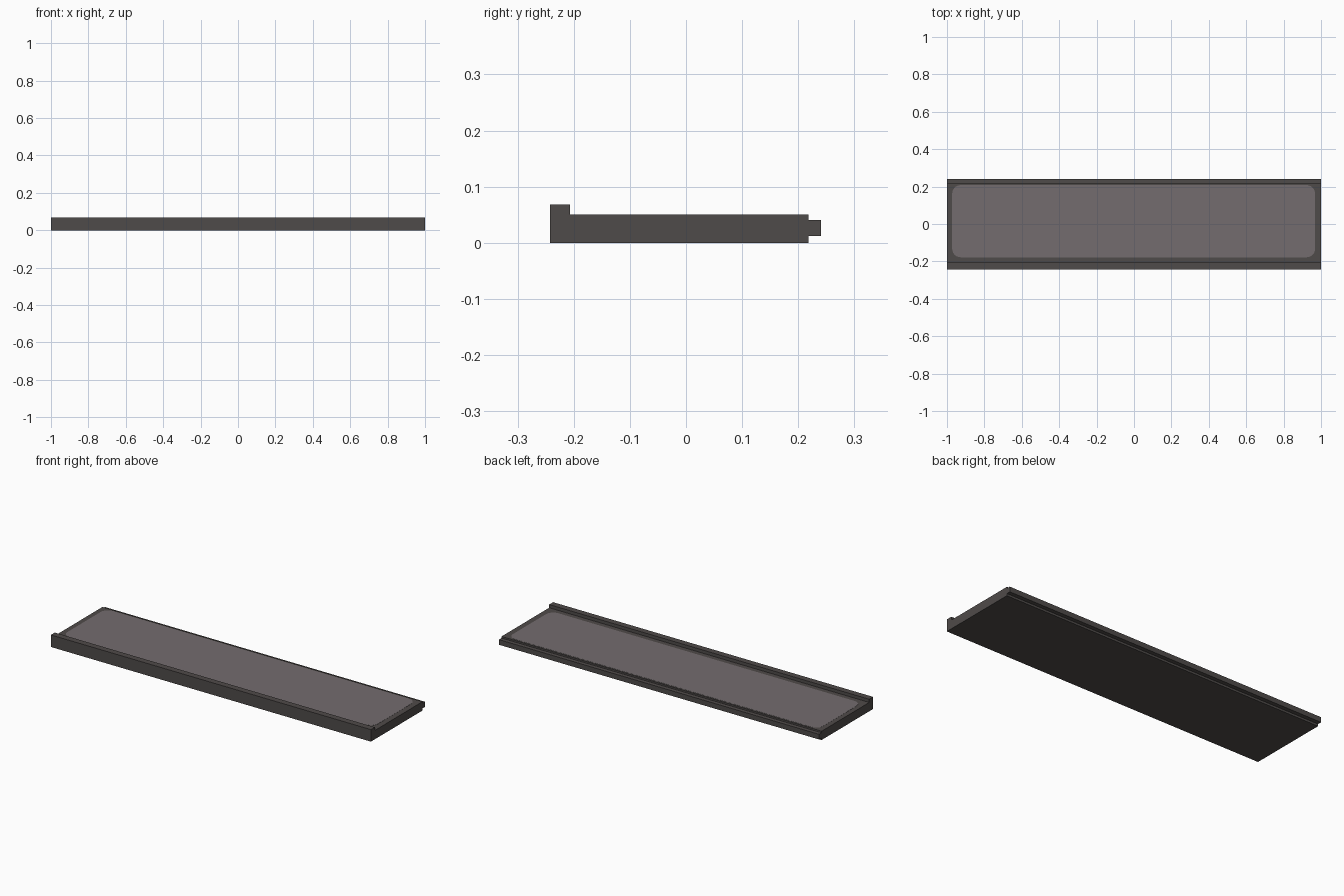
import bpy, bmesh, math

if "Cube" in bpy.data.objects:
    bpy.data.objects.remove(bpy.data.objects["Cube"])


def material(name, rgb):
    m = bpy.data.materials.new(name)
    m.diffuse_color = (*rgb, 1)
    m.use_nodes = True
    m.node_tree.nodes["Principled BSDF"].inputs["Base Color"].default_value = m.diffuse_color
    return m


def extrude_outline(name, points, offset, mat):
    """Make a flat-faced solid by extruding a closed outline along offset."""
    bm = bmesh.new()
    face = bm.faces.new([bm.verts.new(p) for p in points])
    new = bmesh.ops.extrude_face_region(bm, geom=[face])["geom"]
    bmesh.ops.translate(bm, vec=offset,
                        verts=[g for g in new if isinstance(g, bmesh.types.BMVert)])
    bmesh.ops.recalc_face_normals(bm, faces=bm.faces)
    mesh = bpy.data.meshes.new(name)
    bm.to_mesh(mesh)
    bm.free()
    mesh.materials.append(mat)
    obj = bpy.data.objects.new(name, mesh)
    bpy.context.collection.objects.link(obj)
    return obj


dark = material("dark grey frame", (0.078, 0.070, 0.067))
light = material("warm grey panel", (0.172, 0.151, 0.156))

# Board body: raised lip in front, tongue along the back
profile = [(-0.242, 0), (0.218, 0), (0.218, 0.012), (0.241, 0.012),
           (0.241, 0.041), (0.218, 0.041), (0.218, 0.05),
           (-0.207, 0.05), (-0.207, 0.068), (-0.242, 0.068)]
extrude_outline("board_body", [(-1, y, z) for y, z in profile], (2, 0, 0), dark)

# Inlaid top panel with rounded corners
x0, x1, y0, y1, r, steps = -0.972, 0.968, -0.178, 0.208, 0.045, 6
outline = []
for k, (cx, cy) in enumerate([(x1 - r, y1 - r), (x0 + r, y1 - r),
                              (x0 + r, y0 + r), (x1 - r, y0 + r)]):
    for i in range(steps + 1):
        a = math.pi / 2 * (k + i / steps)
        outline.append((cx + r * math.cos(a), cy + r * math.sin(a), 0.0495))
extrude_outline("top_panel", outline, (0, 0, 0.0012), light)
